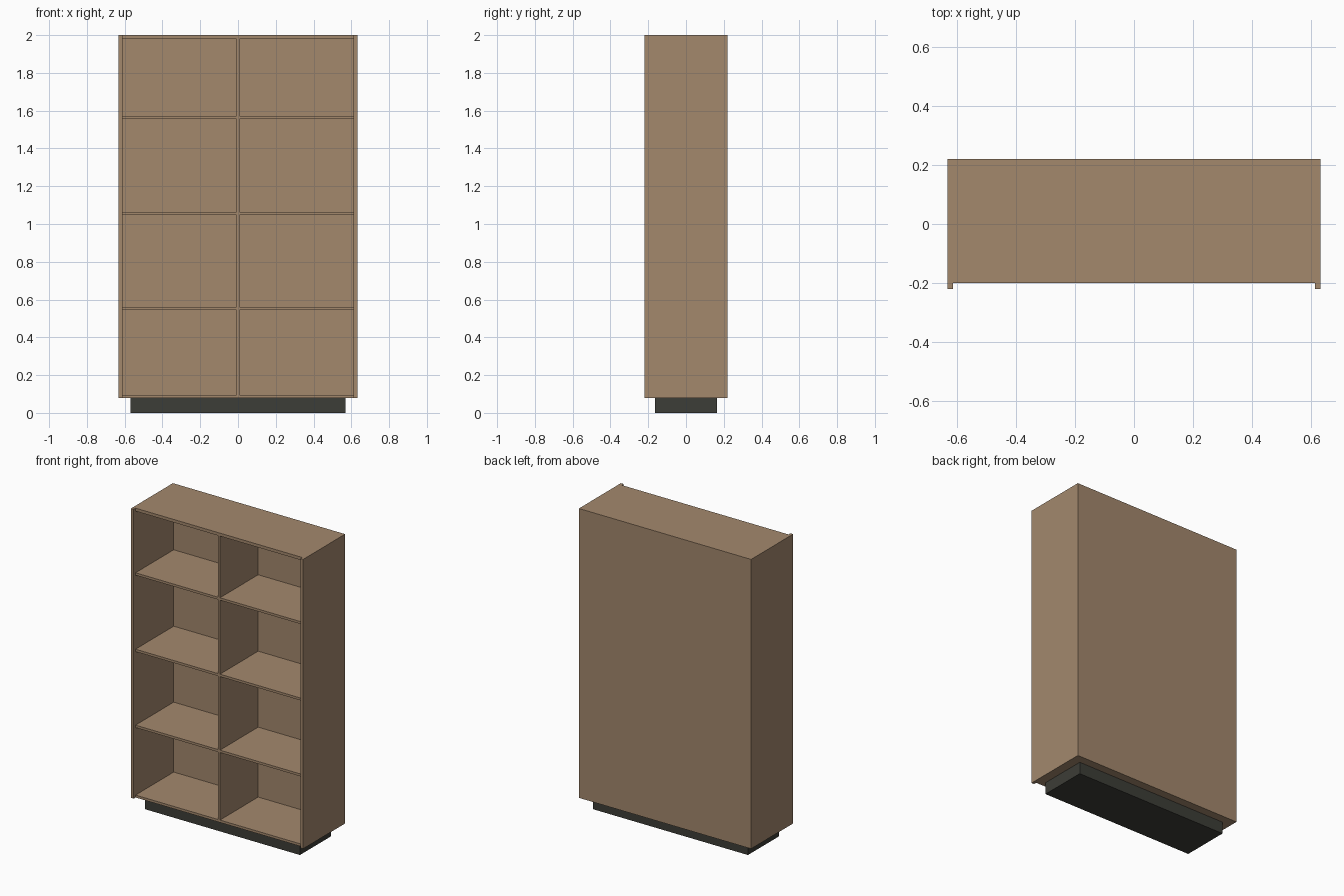
import bpy
import bmesh
from mathutils import Vector

if "Cube" in bpy.data.objects:
    bpy.data.objects.remove(bpy.data.objects["Cube"])


def material(name, color):
    m = bpy.data.materials.new(name)
    m.diffuse_color = (*color, 1.0)
    m.use_nodes = True
    m.node_tree.nodes["Principled BSDF"].inputs["Base Color"].default_value = m.diffuse_color
    return m


wood = material("light brown wood", (0.366, 0.246, 0.152))
dark = material("dark grey plinth", (0.046, 0.047, 0.038))


def board(name, lo, hi, mat):
    """Flat-faced box between two corners."""
    lo, hi = Vector(lo), Vector(hi)
    bm = bmesh.new()
    bmesh.ops.create_cube(bm, size=1.0)
    bmesh.ops.scale(bm, vec=hi - lo, verts=bm.verts)
    me = bpy.data.meshes.new(name)
    bm.to_mesh(me)
    bm.free()
    me.materials.append(mat)
    ob = bpy.data.objects.new(name, me)
    ob.location = (lo + hi) / 2
    bpy.context.collection.objects.link(ob)
    return ob


W, D, H = 0.632, 0.22, 2.0      # half width, half depth, height
T = 0.02                        # carcass board thickness
S = 0.016                       # shelf and divider thickness
BASE = 0.08                     # plinth height
IN = W - T                      # inner half width
FRONT, BACK = -0.20, 0.20       # inner depth range

# Recessed plinth
board("plinth", (-0.569, -0.163, 0), (0.569, 0.163, BASE), dark)

# Side panels, standing proud of the front
board("left_side", (-W, -D, BASE), (-IN, D, H), wood)
board("right_side", (IN, -D, BASE), (W, D, H), wood)

# Back, top and bottom panels between the sides
board("back_panel", (-IN, BACK, BASE), (IN, D, H), wood)
board("top_panel", (-IN, FRONT, H - T), (IN, BACK, H), wood)
board("bottom_panel", (-IN, FRONT, BASE), (IN, BACK, BASE + S), wood)

# Central divider
board("divider", (-S / 2, FRONT, BASE + S), (S / 2, BACK, H - T), wood)

# Shelves in both columns
for i, top in enumerate((0.56, 1.064, 1.571), 1):
    board(f"left_shelf_{i}", (-IN, FRONT, top - S), (-S / 2, BACK, top), wood)
    board(f"right_shelf_{i}", (S / 2, FRONT, top - S), (IN, BACK, top), wood)
